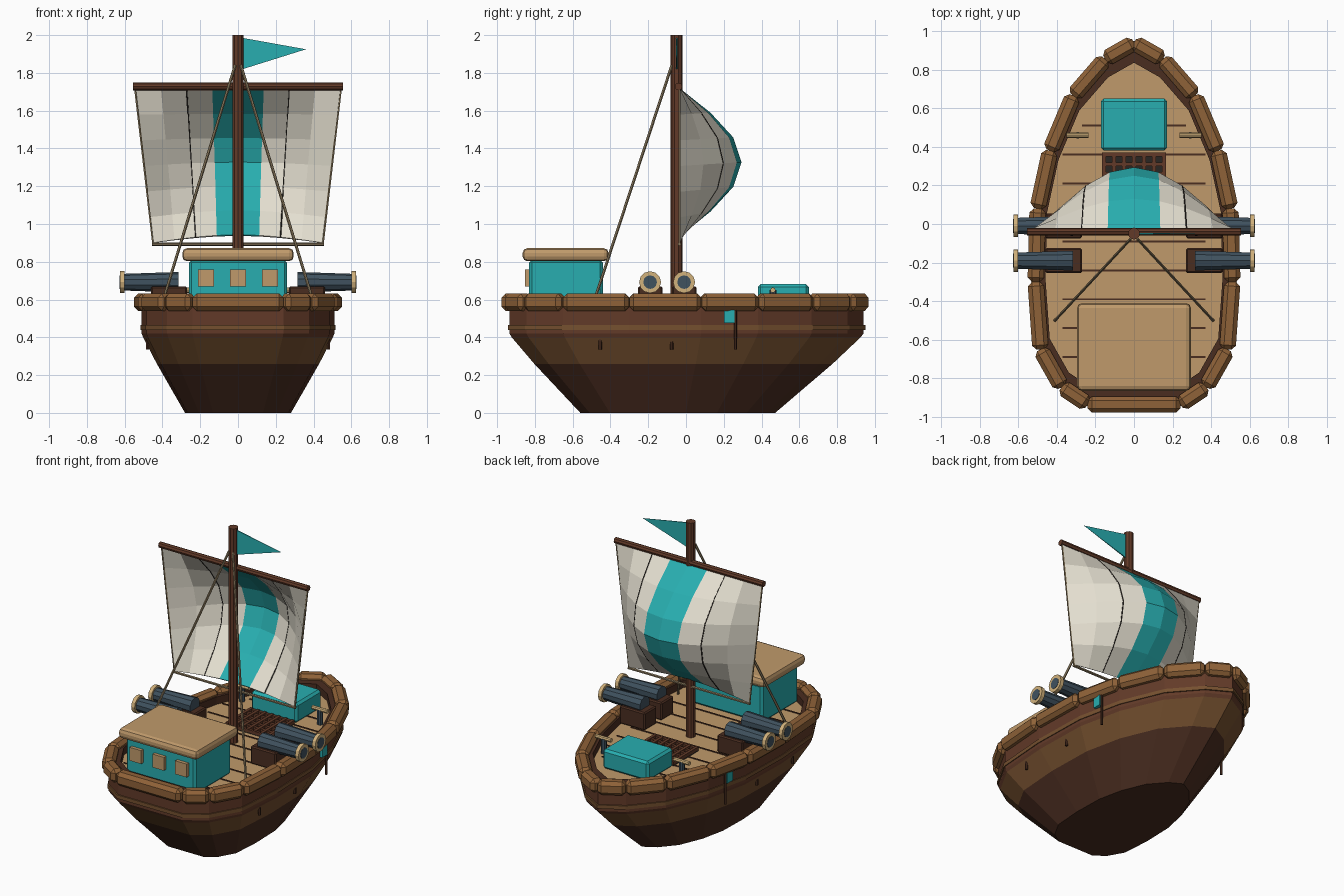
import bpy, bmesh, math
from mathutils import Vector, Matrix

if "Cube" in bpy.data.objects:
    bpy.data.objects.remove(bpy.data.objects["Cube"])


def mat(name, hexcol):
    m = bpy.data.materials.new(name)
    rgb = [((hexcol >> s) & 255) / 255 for s in (16, 8, 0)]
    m.diffuse_color = [c / 12.92 if c < .04 else ((c + .055) / 1.055) ** 2.4 for c in rgb] + [1]
    m.use_nodes = True
    m.node_tree.nodes["Principled BSDF"].inputs["Base Color"].default_value = m.diffuse_color
    return m


DARK = mat("dark_wood", 0x4A2D20)
WALE = mat("red_wood", 0x623A28)
BAND = mat("band_wood", 0x75502F)
RAIL = mat("rail_wood", 0x8F6238)
TAN = mat("tan_wood", 0xC09A6B)
TEAL = mat("teal", 0x28AEB0)
CLOTH = mat("cloth", 0xE4DFD0)
ROPE = mat("rope", 0x8C7B5E)
IRON = mat("iron", 0x40525F)
BRASS = mat("brass", 0xD2B27C)
BLACK = mat("black", 0x2A2622)


def mesh(name, verts, faces, *mats):
    me = bpy.data.meshes.new(name)
    me.from_pydata([tuple(v) for v in verts], [], faces)
    bm = bmesh.new()
    bm.from_mesh(me)
    bmesh.ops.recalc_face_normals(bm, faces=bm.faces)
    bm.to_mesh(me)
    bm.free()
    ob = bpy.data.objects.new(name, me)
    bpy.context.collection.objects.link(ob)
    for m in mats:
        me.materials.append(m)
    return ob


def box(name, lo, hi, m, bevel=0, segs=1, rot=0):
    """Box from corner to corner, optionally turned about z at its centre."""
    lo, hi = Vector(lo), Vector(hi)
    h = (hi - lo) / 2
    v = [(x * h.x, y * h.y, z * h.z) for x in (-1, 1) for y in (-1, 1) for z in (-1, 1)]
    f = [(0, 1, 3, 2), (4, 6, 7, 5), (0, 4, 5, 1), (2, 3, 7, 6), (0, 2, 6, 4), (1, 5, 7, 3)]
    ob = mesh(name, v, f, m)
    ob.location = (lo + hi) / 2
    ob.rotation_euler.z = rot
    if bevel:
        b = ob.modifiers.new("bevel", 'BEVEL')
        b.width, b.segments = bevel, segs
    return ob


def rod(name, a, b, r1, m, r2=None, n=8):
    """Straight round bar from a to b."""
    a, b = Vector(a), Vector(b)
    bm = bmesh.new()
    rotm = (b - a).to_track_quat('Z', 'Y').to_matrix().to_4x4()
    bmesh.ops.create_cone(bm, cap_ends=True, segments=n, radius1=r1, radius2=r1 if r2 is None else r2,
                          depth=(b - a).length, matrix=Matrix.Translation((a + b) / 2) @ rotm)
    me = bpy.data.meshes.new(name)
    bm.to_mesh(me)
    bm.free()
    me.materials.append(m)
    ob = bpy.data.objects.new(name, me)
    bpy.context.collection.objects.link(ob)
    return ob


# Plan outline of the hull, mirrored from the right half
half = [(.15, .855), (.315, .665), (.435, .38), (.50, .08), (.51, -.30), (.485, -.65), (.375, -.845), (.24, -.935)]
OUT = [(0, .94)] + half + [(-x, y) for x, y in reversed(half)]
N = len(OUT)


def ring(z, s, cy=-.1):
    return [(x * s, cy + (y - cy) * s, z) for x, y in OUT]


def loft(name, levels, m, cap=False, closed=False):
    v = [p for z, s in levels for p in ring(z, s)]
    k = len(levels)
    f = [(i * N + j, i * N + (j + 1) % N, (i + 1) % k * N + (j + 1) % N, (i + 1) % k * N + j)
         for i in range(k if closed else k - 1) for j in range(N)]
    if cap:
        f.append(tuple(range(N)))
    return mesh(name, v, f, m)


# Hull, strakes and deck
loft("hull_lower", [(0, .55), (.26, .8425)], DARK, cap=True)
loft("hull_band", [(.26, .8425), (.40, .985)], BAND)
loft("hull_upper", [(.40, .985), (.42, 1), (.56, 1)], WALE)
loft("hull_strake", [(.44, .99), (.44, 1.01), (.465, 1.01), (.465, .99)], BAND, closed=True)
loft("inner_wall", [(.54, .90), (.60, .90), (.60, .98), (.54, .98)], DARK, closed=True)
mesh("deck", ring(.55, .97), [tuple(range(N))], TAN)
for i in range(9):
    y = .51 - .15 * i
    w = .27 if i == 0 else .37
    box("deck_seam", (-w, y - .005, .548), (w, y + .005, .554), DARK)

# Rail made of one bevelled block per outline edge
for j in range(N):
    a, b = Vector(OUT[j]), Vector(OUT[(j + 1) % N])
    c, d = (a + b) / 2, b - a
    L = d.length / 2
    box("rail_block", (c.x - L, c.y - .042, .54), (c.x + L, c.y + .042, .632), RAIL, .022, 1,
        math.atan2(d.y, d.x))

# Cabin with roof and windows
box("cabin", (-.26, -.83, .55), (.26, -.44, .81), TEAL, .015)
box("cabin_roof", (-.295, -.865, .803), (.295, -.41, .872), TAN, .025, 2)
for x in (-.17, 0, .17):
    box("cabin_window", (x - .043, -.853, .67), (x + .043, -.828, .76), TAN)

# Mast, yard and pennant
MY = -.05
rod("mast", (0, MY, .55), (0, MY, 2), .031, WALE, n=10)
rod("yard", (-.555, -.04, 1.728), (.555, -.04, 1.728), .02, WALE)
mesh("pennant", [(.025, y, z) for y in (MY - .004, MY + .004) for z in (1.985, 1.82)]
     + [(.36, MY, 1.925)], [(0, 1, 4), (2, 4, 3), (0, 2, 3, 1), (0, 4, 2), (1, 3, 4)], TEAL)


# Bulging sail: 8 columns, 6 rows
def sail_point(i, j):
    u, t = i / 4 - 1, j / 6
    z = 1.715 + (.90 + .04 * math.cos(u * math.pi / 2) - 1.715) * t
    y = -.035 + .325 * math.cos(u * math.pi / 2) * math.sin(math.pi * t)
    return Vector((u * (.545 - .095 * t), y, z))


sail = mesh("sail", [sail_point(i, j) for j in range(7) for i in range(9)],
            [(j * 9 + i, j * 9 + i + 1, j * 9 + i + 10, j * 9 + i + 9) for j in range(6) for i in range(8)],
            CLOTH, TEAL)
for k, p in enumerate(sail.data.polygons):
    p.material_index = int(k % 8 in (3, 4))
th = sail.modifiers.new("thickness", 'SOLIDIFY')
th.thickness, th.offset = .008, 0

# Sail seams, edge ropes and foot rope
for i in (0, 2, 6, 8):
    for j in range(6):
        rod("sail_seam", sail_point(i, j), sail_point(i, j + 1), .006, ROPE if i in (0, 8) else BLACK, n=5)
rod("foot_rope", (-.455, -.035, .893), (.455, -.035, .893), .009, ROPE, n=6)

# Teal chest and grating on the foredeck
box("deck_chest", (-.172, .38, .55), (.172, .65, .682), TEAL, .015)
box("grating_base", (-.165, .10, .55), (.165, .37, .558), BLACK)
for k in range(7):
    x = -.155 + k * .31 / 6
    box("grating_bar_long", (x - .01, .10, .555), (x + .01, .37, .578), WALE)
for k in range(6):
    y = .11 + k * .05
    box("grating_bar_cross", (-.165, y - .01, .555), (.165, y + .01, .574), WALE)

for s in (-1, 1):
    # Shrouds
    rod("shroud", (s * .015, -.075, 1.84), (s * .41, -.50, .55), .008, ROPE, n=6)
    # Cannons on wooden blocks
    for y in (-.01, -.19):
        z = .692
        x0, x1 = sorted((s * .27, s * .46))
        box("cannon_block", (x0, y - .065, .55), (x1, y + .065, .67), DARK, .008)
        rod("cannon_barrel", (s * .315, y, z), (s * .61, y, z), .054, IRON, .044, 10)
        rod("cannon_muzzle", (s * .60, y, z), (s * .625, y, z), .058, BRASS, n=12)
        rod("cannon_bore", (s * .61, y, z), (s * .627, y, z), .036, IRON, n=12)
    # Cleats on the foredeck
    rod("cleat_post", (s * .292, .46, .55), (s * .292, .46, .65), .018, IRON)
    rod("cleat_bar", (s * .235, .46, .65), (s * .35, .46, .65), .014, BRASS)
    # Side badge, hanging line and pegs
    x0, x1 = sorted((s * .45, s * .49))
    box("side_badge", (x0, .20, .475), (x1, .256, .545), TEAL)
    rod("hanging_line", (s * .477, .262, .335), (s * .477, .262, .55), .008, DARK, n=6)
    for y in (-.455, -.075):
        rod("side_peg", (s * .478, y, .335), (s * .478, y, .40), .009, DARK, n=6)
